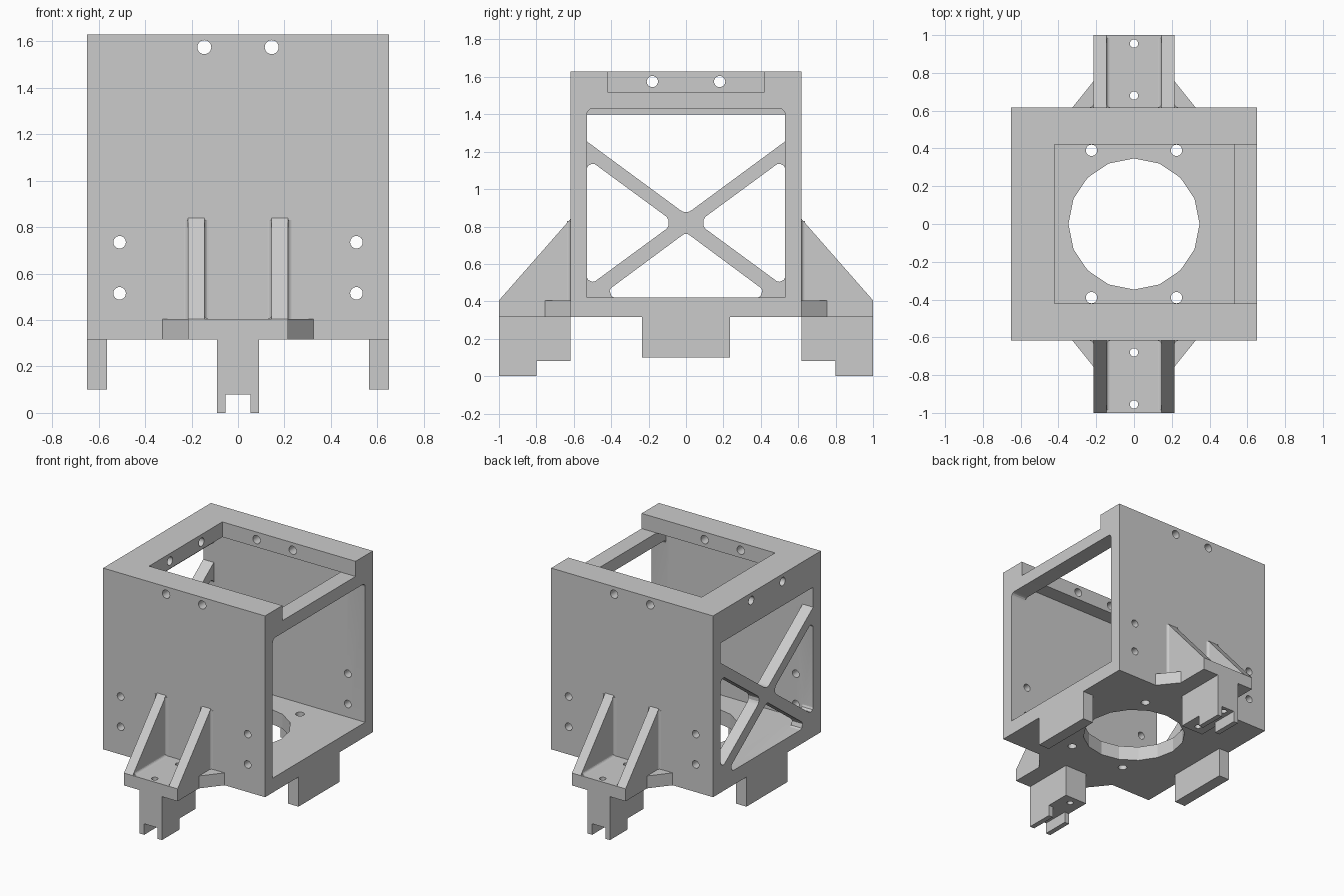
import bpy, bmesh, math
from mathutils import Vector

if "Cube" in bpy.data.objects:
    bpy.data.objects.remove(bpy.data.objects["Cube"])

grey = bpy.data.materials.new("light grey")
grey.diffuse_color = (0.6, 0.6, 0.6, 1)
grey.use_nodes = True
grey.node_tree.nodes["Principled BSDF"].inputs["Base Color"].default_value = grey.diffuse_color


def prism(name, pts, axis, a, b):
    """Extrude a 2D profile along an axis: X uses (y,z), Y uses (x,z), Z uses (x,y)."""
    def place(p, t):
        return {'X': (t, p[0], p[1]), 'Y': (p[0], t, p[1]), 'Z': (p[0], p[1], t)}[axis]
    bm = bmesh.new()
    low = [bm.verts.new(place(p, a)) for p in pts]
    high = [bm.verts.new(place(p, b)) for p in pts]
    n = len(pts)
    bm.faces.new(low)
    bm.faces.new(high)
    for i in range(n):
        j = (i + 1) % n
        bm.faces.new((low[i], low[j], high[j], high[i]))
    bmesh.ops.recalc_face_normals(bm, faces=bm.faces)
    me = bpy.data.meshes.new(name)
    bm.to_mesh(me)
    bm.free()
    me.materials.append(grey)
    ob = bpy.data.objects.new(name, me)
    bpy.context.collection.objects.link(ob)
    return ob


def box(name, x0, x1, y0, y1, z0, z1):
    return prism(name, [(x0, y0), (x1, y0), (x1, y1), (x0, y1)], 'Z', z0, z1)


def disc(cx, cy, r, n=24):
    return [(cx + r * math.cos(math.tau * i / n), cy + r * math.sin(math.tau * i / n))
            for i in range(n)]


def rounded(corners, steps=5):
    """Round each (u, v, radius) corner of a convex outline."""
    out = []
    for i, (u, v, r) in enumerate(corners):
        p = Vector((u, v))
        if r == 0:
            out.append((u, v))
            continue
        d1 = (Vector(corners[i - 1][:2]) - p).normalized()
        d2 = (Vector(corners[(i + 1) % len(corners)][:2]) - p).normalized()
        half = d1.angle(d2) / 2
        c = p + (d1 + d2).normalized() * (r / math.sin(half))
        s = p + d1 * (r / math.tan(half)) - c
        e = p + d2 * (r / math.tan(half)) - c
        for k in range(steps + 1):
            out.append(tuple(c + s.lerp(e, k / steps).normalized() * r))
    return out


def fillet(u, v, du, dv, r=0.018):
    """Profile of a small concave fillet in the corner (u, v)."""
    arc = [(1 - math.sin(a), 1 - math.cos(a)) for a in (i * math.pi / 8 for i in range(5))]
    return [(u, v)] + [(u + du * r * p, v + dv * r * q) for p, q in arc]


def cut(target, cutters):
    """Subtract cutters, bake the result and remove the helpers."""
    for c in cutters:
        c.hide_render = True
        m = target.modifiers.new("cut", 'BOOLEAN')
        m.operation, m.solver, m.object = 'DIFFERENCE', 'EXACT', c
    dg = bpy.context.evaluated_depsgraph_get()
    dg.update()
    me = bpy.data.meshes.new_from_object(target.evaluated_get(dg))
    target.modifiers.clear()
    target.data = me
    for c in cutters:
        bpy.data.objects.remove(c)


W, D = 0.65, 0.618          # half width and half depth of the box
FLOOR, TOP = 0.315, 1.63

# Box frame with cavity, open right side and top opening
frame = box("box_frame", -W, W, -D, D, FLOOR, TOP)
cuts = [
    box("cavity", -0.565, 0.53, -0.53, 0.53, 0.42, 1.52),
    prism("side_opening", rounded([(-0.53, 0.42, 0), (0.53, 0.42, 0),
                                   (0.53, 1.43, 0.03), (-0.53, 1.43, 0.03)]), 'X', 0.5, 0.8),
    box("top_opening", -0.42, 0.8, -0.42, 0.42, 1.52, 1.8),
    prism("floor_hole", disc(0, 0, 0.347, 16), 'Z', 0.2, 0.5),
]
# Windows that leave an X brace in the left wall
windows = [
    [(-0.53, 1.40, 0), (-0.53, 1.255, 0), (0, 0.865, 0.05), (0.53, 1.255, 0), (0.53, 1.40, 0)],
    [(0, 0.768, 0.03), (-0.47, 0.42, 0.03), (0.47, 0.42, 0.03)],
]
for s in (-1, 1):
    windows.append([(s * 0.53, 1.165, 0.03), (s * 0.06, 0.82, 0.045), (s * 0.53, 0.475, 0.03)])
cuts += [prism("window", rounded(w), 'X', -0.8, -0.5) for w in windows]
# Screw holes
for s in (-1, 1):
    cuts.append(prism("hole", disc(s * 0.18, 1.575, 0.03), 'X', -0.8, -0.3))
    for t in (-1, 1):
        cuts.append(prism("hole", disc(s * 0.225, t * 0.39, 0.03), 'Z', 0.2, 0.5))
        cuts.append(prism("hole", disc(s * 0.145, 1.575, 0.03), 'Y', t * 0.3, t * 0.8))
        for z in (0.515, 0.735):
            cuts.append(prism("hole", disc(s * 0.51, z, 0.027), 'Y', t * 0.45, t * 0.8))
cut(frame, cuts)

# Tabs below the left and right walls
for s, side in ((-1, "left"), (1, "right")):
    box(side + "_tab", *sorted((s * 0.565, s * W)), -0.235, 0.235, 0.10, FLOOR)

# Front and back brackets
for s, side in ((-1, "front"), (1, "back")):
    shelf = prism(side + "_shelf",
                  [(x, s * y) for x, y in ((-0.325, D), (-0.215, 0.755), (-0.215, 1),
                                           (0.215, 1), (0.215, 0.755), (0.325, D))],
                  'Z', FLOOR, 0.405)
    foot = prism(side + "_foot",
                 [(s * y, z) for y, z in ((D, FLOOR), (1, FLOOR), (1, 0), (0.8, 0),
                                          (0.8, 0.08), (D, 0.08))], 'X', -0.09, 0.09)
    for part in (shelf, foot):
        cut(part, [prism("hole", disc(0, s * y, 0.022), 'Z', -0.1, 0.6) for y in (0.68, 0.955)])
    cut(foot, [box("slot", -0.053, 0.053, *sorted((s * 0.7, s * 1.1)), -0.1, 0.08)])
    for t, hand in ((-1, "left"), (1, "right")):
        prism(f"{side}_{hand}_gusset", [(s * D, 0.405), (s * 1, 0.405), (s * D, 0.84)],
              'X', t * 0.145, t * 0.215)
        # small fillets where the gusset meets the wall and the shelf
        prism("outer_fillet", fillet(t * 0.215, s * D, t, s), 'Z', 0.405, 0.83)
        prism("inner_fillet", fillet(t * 0.145, s * D, -t, s), 'Z', 0.405, 0.83)
        prism("shelf_fillet", fillet(t * 0.145, 0.405, -t, 1), 'Y', s * D, s * 0.985)

# Smooth the round holes, keep all other edges sharp
for ob in bpy.context.collection.objects:
    ob.select_set(True)
bpy.context.view_layer.objects.active = frame
bpy.ops.object.shade_smooth_by_angle(angle=math.radians(20))
